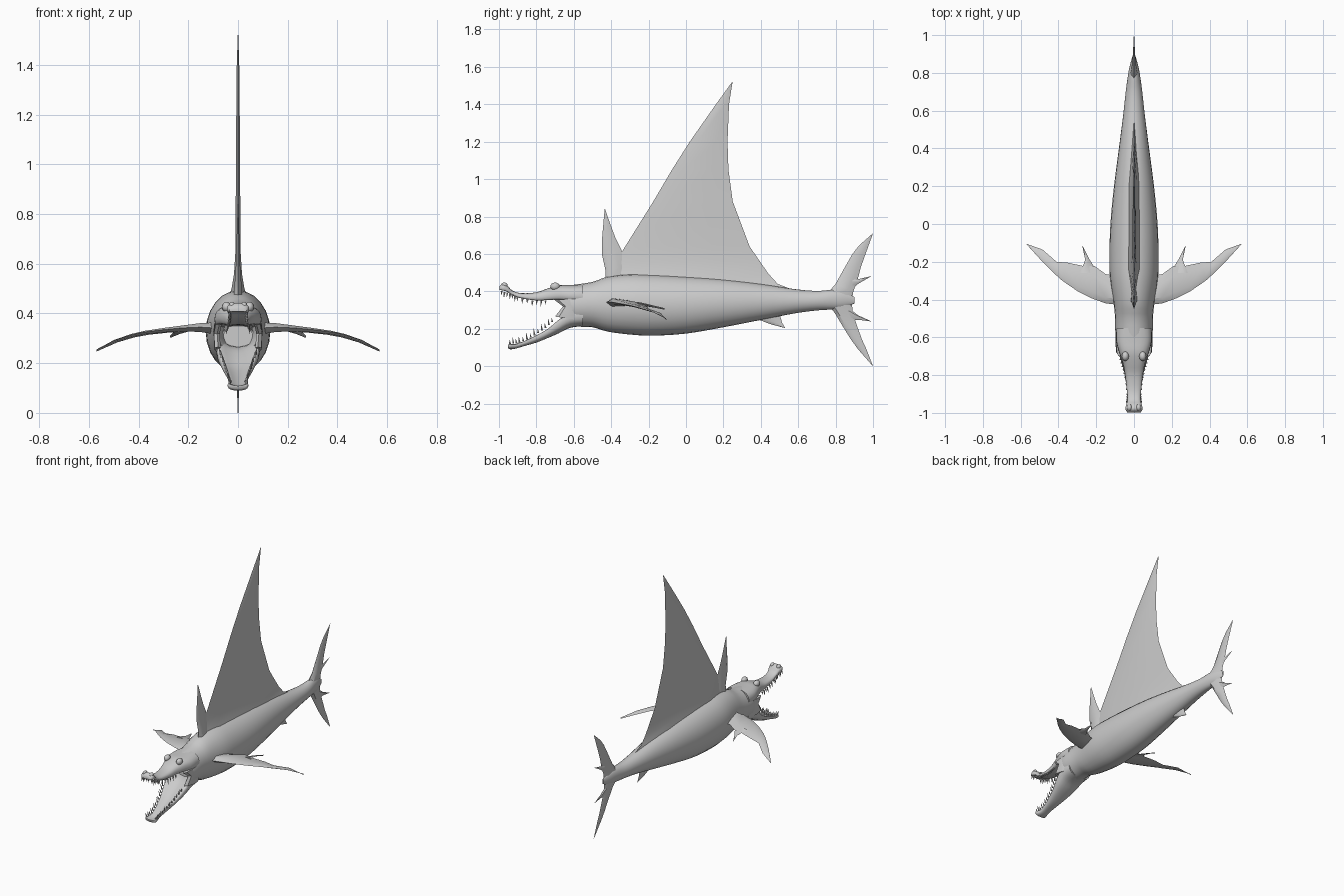
import bpy, bmesh, math
from mathutils import Vector

skin = bpy.data.materials.new("grey_skin")
skin.diffuse_color = (0.6, 0.6, 0.6, 1)


def finish(name, bm, angle=50):
    bmesh.ops.remove_doubles(bm, verts=bm.verts, dist=0.0004)
    bmesh.ops.recalc_face_normals(bm, faces=bm.faces)
    me = bpy.data.meshes.new(name)
    bm.to_mesh(me)
    bm.free()
    me.materials.append(skin)
    ob = bpy.data.objects.new(name, me)
    bpy.context.collection.objects.link(ob)
    bpy.ops.object.select_all(action='DESELECT')
    ob.select_set(True)
    bpy.context.view_layer.objects.active = ob
    bpy.ops.object.shade_smooth_by_angle(angle=math.radians(angle))
    return ob


def skin_rings(bm, rings):
    vs = [[bm.verts.new(p) for p in r] for r in rings]
    n = len(vs[0])
    for a, b in zip(vs, vs[1:]):
        for i in range(n):
            j = (i + 1) % n
            bm.faces.new((a[i], a[j], b[j], b[i]))
    bm.faces.new(vs[0])
    bm.faces.new(vs[-1])


def smooth_stations(st, steps=3):
    """Catmull-Rom resampling of a list of tuples."""
    out = []
    for i in range(len(st) - 1):
        p0, p1, p2, p3 = (st[max(i - 1, 0)], st[i], st[i + 1],
                          st[min(i + 2, len(st) - 1)])
        for k in range(steps):
            t = k / steps
            out.append([0.5 * (2 * b + (c - a) * t + (2 * a - 5 * b + 4 * c - d) * t * t
                               + (3 * b - a - 3 * c + d) * t ** 3)
                        for a, b, c, d in zip(p0, p1, p2, p3)])
    return out + [list(st[-1])]


def loft(name, stations, power=1.0, groove_top=0, groove_bottom=0, n=24):
    """Rounded tube along y; stations are (y, top, bottom, half width)."""
    rings = []
    for y, top, bot, hw in smooth_stations(stations):
        mid, h = (top + bot) / 2, (top - bot) / 2
        ring = []
        for i in range(n):
            a = 2 * math.pi * i / n
            c, s = math.cos(a), math.sin(a)
            c = math.copysign(abs(c) ** power, c)
            s = math.copysign(abs(s) ** power, s)
            z = mid + h * s
            if s > 0.01:
                z -= groove_top * h * (1 - c * c)
            elif s < -0.01:
                z += groove_bottom * h * (1 - c * c)
            ring.append((c * hw, y, z))
        rings.append(ring)
    bm = bmesh.new()
    skin_rings(bm, rings)
    return finish(name, bm)


def fin(name, stations, axis):
    """Lens-section blade; stations are (leading point, trailing point, half thickness)."""
    axis = Vector(axis)
    rings = []
    for le, te, t in stations:
        le, te = Vector(le), Vector(te)
        front, back = le.lerp(te, 0.2), le.lerp(te, 0.7)
        rings.append([le, front + axis * t, back + axis * t * 0.7,
                      te, back - axis * t * 0.7, front - axis * t])
    bm = bmesh.new()
    skin_rings(bm, rings)
    return finish(name, bm, 40)


def upright_fin(name, stations):
    """Stations are (lead y, lead z, trail y, trail z, half thickness)."""
    return fin(name, [((0, a, b), (0, c, d), t) for a, b, c, d, t in stations], (1, 0, 0))


# Body, from the throat to the tail root
loft("body", [
    (-0.58, 0.40, 0.25, 0.06), (-0.645, 0.425, 0.235, 0.085),
    (-0.60, 0.435, 0.213, 0.098), (-0.50, 0.45, 0.208, 0.10),
    (-0.42, 0.478, 0.185, 0.108), (-0.30, 0.492, 0.169, 0.126),
    (-0.18, 0.49, 0.163, 0.13), (0.0, 0.48, 0.174, 0.125),
    (0.2, 0.465, 0.208, 0.106), (0.4, 0.44, 0.247, 0.08),
    (0.58, 0.412, 0.282, 0.057), (0.70, 0.402, 0.298, 0.044),
    (0.78, 0.408, 0.303, 0.033), (0.84, 0.40, 0.31, 0.022),
    (0.90, 0.37, 0.335, 0.004)])

# Jaws
loft("upper_jaw", [
    (-0.55, 0.437, 0.31, 0.093), (-0.62, 0.434, 0.32, 0.094),
    (-0.68, 0.432, 0.33, 0.078), (-0.74, 0.415, 0.333, 0.058),
    (-0.80, 0.395, 0.337, 0.047), (-0.88, 0.390, 0.353, 0.038),
    (-0.93, 0.405, 0.372, 0.034), (-0.955, 0.432, 0.386, 0.041),
    (-0.98, 0.442, 0.392, 0.045), (-0.998, 0.425, 0.402, 0.035)],
    power=0.8, groove_bottom=0.6)
loft("lower_jaw", [
    (-0.55, 0.33, 0.214, 0.088), (-0.62, 0.325, 0.205, 0.09),
    (-0.68, 0.283, 0.176, 0.082), (-0.74, 0.222, 0.15, 0.064),
    (-0.80, 0.184, 0.126, 0.047), (-0.87, 0.145, 0.106, 0.033),
    (-0.91, 0.130, 0.094, 0.033), (-0.94, 0.132, 0.090, 0.042),
    (-0.953, 0.122, 0.098, 0.035)],
    power=0.8, groove_top=1.1)

# Cheek webs joining the jaws at the mouth corners
for side, sx in (("left", 1), ("right", -1)):
    fin("cheek_" + side, [((sx * 0.075, -0.705, 0.355), (sx * 0.09, -0.60, 0.36), 0.012),
                          ((sx * 0.084, -0.658, 0.32), (sx * 0.09, -0.59, 0.32), 0.012),
                          ((sx * 0.08, -0.70, 0.265), (sx * 0.09, -0.60, 0.25), 0.012)], (1, 0, 0))

# Eyes and nostril bumps
for label, x, y, z, r in (("eye", 0.046, -0.70, 0.426, 0.021),
                          ("nostril", 0.024, -0.972, 0.432, 0.015)):
    for side, sx in (("left", 1), ("right", -1)):
        bm = bmesh.new()
        bmesh.ops.create_uvsphere(bm, u_segments=12, v_segments=8, radius=r)
        bmesh.ops.scale(bm, vec=(0.9, 1.2, 1), verts=bm.verts)
        bmesh.ops.translate(bm, vec=(sx * x, y, z), verts=bm.verts)
        finish(f"{label}_{side}", bm)


def teeth(name, path, count, length, direction):
    """Rows of pointed teeth along both sides of a jaw edge."""
    bm = bmesh.new()
    for i in range(count):
        f = i / (count - 1) * (len(path) - 1)
        k = min(int(f), len(path) - 2)
        p = Vector(path[k]).lerp(Vector(path[k + 1]), f - k)
        size = length * (1.0 if i % 2 else 0.7)
        for sx in (1, -1):
            base = Vector((p.x * sx, p.y, p.z))
            ring = [bm.verts.new(base + Vector((0.006 * math.cos(a), 0.006 * math.sin(a), 0)))
                    for a in (j * math.pi * 0.4 for j in range(5))]
            tip = bm.verts.new(base + Vector((0.006 * sx, -0.004, size * direction)))
            for j in range(5):
                bm.faces.new((ring[j], ring[(j + 1) % 5], tip))
            bm.faces.new(ring)
    finish(name, bm, 30)


teeth("upper_teeth", [(0.052, -0.75, 0.352), (0.042, -0.82, 0.352), (0.034, -0.90, 0.370),
                      (0.033, -0.94, 0.388), (0.034, -0.985, 0.402)], 13, 0.036, -1)
teeth("lower_teeth", [(0.070, -0.715, 0.235), (0.054, -0.77, 0.190), (0.040, -0.83, 0.152),
                      (0.031, -0.89, 0.124), (0.034, -0.94, 0.118)], 13, 0.036, 1)

# Great sail on the back
upright_fin("sail", [
    (-0.43, 0.40, 0.63, 0.385, 0.055), (-0.42, 0.455, 0.49, 0.44, 0.042),
    (-0.40, 0.50, 0.44, 0.495, 0.026), (-0.375, 0.56, 0.395, 0.56, 0.016),
    (-0.325, 0.64, 0.34, 0.64, 0.011), (-0.25, 0.76, 0.295, 0.76, 0.010),
    (-0.175, 0.88, 0.25, 0.88, 0.009), (-0.075, 1.05, 0.227, 1.05, 0.008),
    (0.02, 1.20, 0.222, 1.20, 0.007), (0.16, 1.40, 0.23, 1.40, 0.005),
    (0.247, 1.52, 0.249, 1.52, 0.001)])

# Small crest fin in front of the sail
upright_fin("crest_fin", [
    (-0.43, 0.43, -0.32, 0.43, 0.02), (-0.43, 0.51, -0.33, 0.54, 0.014),
    (-0.45, 0.60, -0.345, 0.62, 0.008), (-0.449, 0.68, -0.375, 0.68, 0.006),
    (-0.442, 0.76, -0.405, 0.76, 0.004), (-0.435, 0.84, -0.433, 0.84, 0.001)])

# Belly fin
upright_fin("belly_fin", [
    (0.36, 0.28, 0.50, 0.30, 0.012), (0.39, 0.248, 0.505, 0.262, 0.008),
    (0.45, 0.225, 0.515, 0.23, 0.005), (0.528, 0.204, 0.53, 0.205, 0.001)])

# Forked tail with two trailing spikes
upright_fin("tail_upper_lobe", [
    (0.74, 0.37, 0.885, 0.34, 0.025), (0.80, 0.44, 0.895, 0.40, 0.014),
    (0.85, 0.53, 0.917, 0.46, 0.008), (0.89, 0.60, 0.935, 0.53, 0.006),
    (0.925, 0.645, 0.96, 0.60, 0.004), (0.999, 0.71, 1.0, 0.71, 0.001)])
upright_fin("tail_lower_lobe", [
    (0.74, 0.35, 0.885, 0.36, 0.025), (0.795, 0.285, 0.892, 0.28, 0.014),
    (0.84, 0.21, 0.92, 0.20, 0.008), (0.88, 0.145, 0.942, 0.14, 0.006),
    (0.92, 0.09, 0.965, 0.09, 0.004), (0.999, 0.0, 1.0, 0.0, 0.001)])
upright_fin("tail_upper_spike", [(0.87, 0.47, 0.87, 0.40, 0.008),
                                 (0.92, 0.465, 0.92, 0.44, 0.005),
                                 (0.988, 0.481, 0.988, 0.479, 0.001)])
upright_fin("tail_lower_spike", [(0.87, 0.31, 0.87, 0.24, 0.008),
                                 (0.92, 0.272, 0.92, 0.248, 0.005),
                                 (0.988, 0.241, 0.988, 0.239, 0.001)])

# Side flippers, each with a trailing spike
flipper = [  # lead x, lead y, trail x, trail y, z, half thickness
    (0.07, -0.43, 0.07, -0.28, 0.340, 0.026), (0.15, -0.42, 0.15, -0.265, 0.345, 0.018),
    (0.22, -0.395, 0.21, -0.222, 0.342, 0.012), (0.30, -0.355, 0.27, -0.222, 0.335, 0.009),
    (0.38, -0.30, 0.35, -0.205, 0.325, 0.007), (0.43, -0.255, 0.41, -0.20, 0.314, 0.006),
    (0.50, -0.183, 0.485, -0.135, 0.292, 0.004), (0.57, -0.106, 0.569, -0.105, 0.255, 0.001)]
spike = [(0.285, -0.26, 0.19, -0.26, 0.338, 0.008), (0.258, -0.19, 0.236, -0.187, 0.325, 0.005),
         (0.274, -0.115, 0.272, -0.115, 0.310, 0.001)]
for side, sx in (("left", 1), ("right", -1)):
    for label, data in (("flipper", flipper), ("flipper_spike", spike)):
        fin(f"{label}_{side}", [((sx * a, b, z), (sx * c, d, z - 0.008), t)
                                for a, b, c, d, z, t in data], (0, 0, 1))
